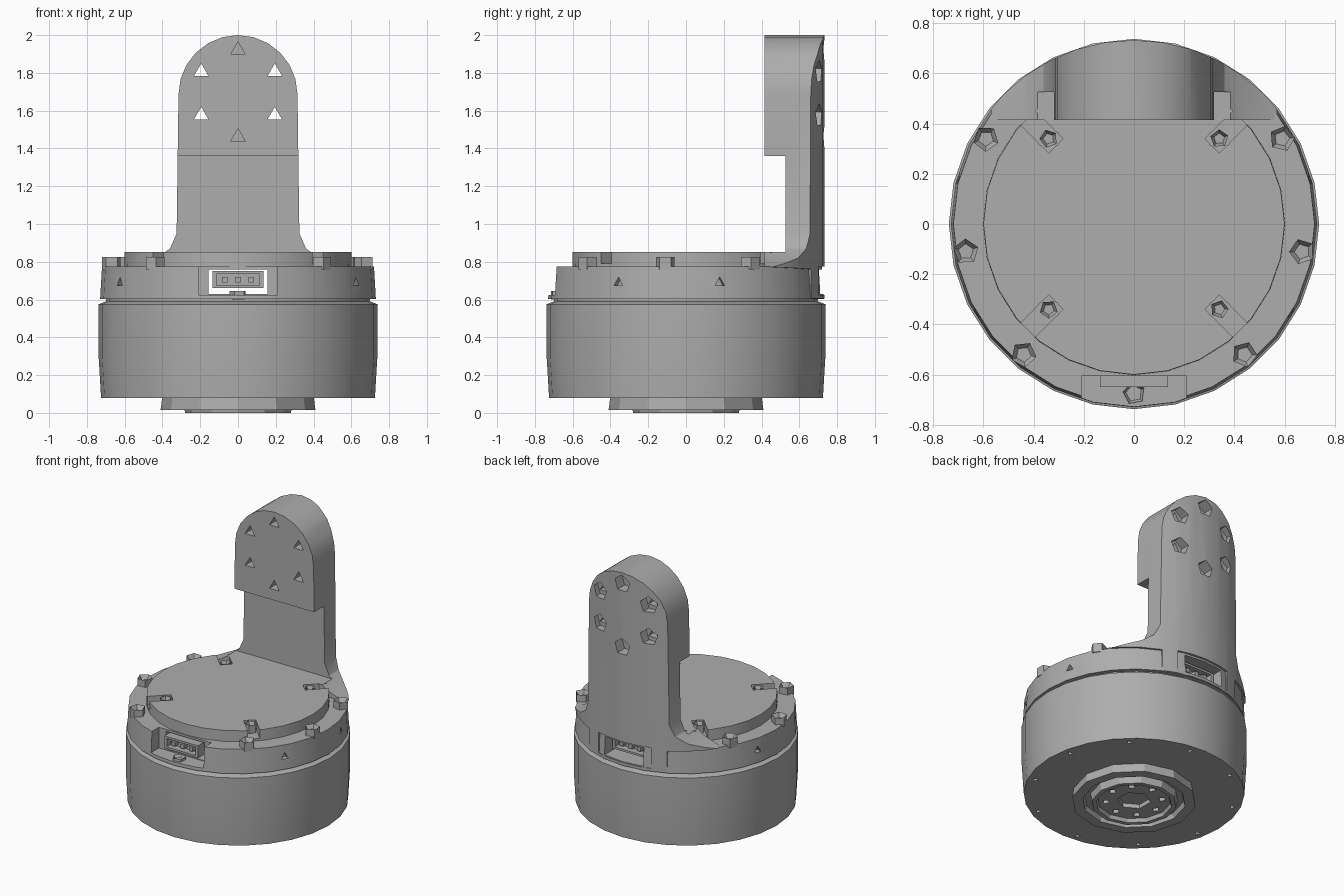
import bpy, bmesh
from math import pi, cos, sin, radians, hypot, atan2
from mathutils import Matrix, Vector

cube = bpy.data.objects.get("Cube")
if cube:
    bpy.data.objects.remove(cube, do_unlink=True)

grey = bpy.data.materials.new("machined grey")
grey.use_nodes = True
grey.diffuse_color = (0.42, 0.42, 0.42, 1)
grey.node_tree.nodes["Principled BSDF"].inputs["Base Color"].default_value = (0.42, 0.42, 0.42, 1)


def finish(bm, name):
    bmesh.ops.recalc_face_normals(bm, faces=bm.faces)
    mesh = bpy.data.meshes.new(name)
    bm.to_mesh(mesh)
    bm.free()
    obj = bpy.data.objects.new(name, mesh)
    bpy.context.collection.objects.link(obj)
    mesh.materials.append(grey)
    return obj


def activate(obj):
    bpy.ops.object.select_all(action="DESELECT")
    obj.select_set(True)
    bpy.context.view_layer.objects.active = obj


def smooth(obj):
    activate(obj)
    bpy.ops.object.shade_smooth_by_angle(angle=radians(28))


def combine(obj, tool, operation="DIFFERENCE"):
    """Apply a boolean, then drop the tool object."""
    mod = obj.modifiers.new("cut", "BOOLEAN")
    mod.operation, mod.object, mod.solver = operation, tool, "EXACT"
    activate(obj)
    bpy.ops.object.modifier_apply(modifier=mod.name)
    bpy.data.objects.remove(tool, do_unlink=True)


def box(name, lo, hi, turn=0):
    """Box between two corners, turned about the z axis."""
    bm = bmesh.new()
    lo, hi = Vector(lo), Vector(hi)
    size = hi - lo
    place = Matrix.Rotation(turn, 4, "Z") @ Matrix.Translation((lo + hi) / 2)
    bmesh.ops.create_cube(bm, size=1, matrix=place @ Matrix.Diagonal((*size, 1)))
    return finish(bm, name)


def pegs(name, places, sides, radius, depth):
    """Several prisms; each place is (position, direction)."""
    bm = bmesh.new()
    for pos, way in places:
        turn = Vector(way).to_track_quat("Z", "Y").to_matrix().to_4x4()
        bmesh.ops.create_cone(bm, cap_ends=True, segments=sides, radius1=radius,
                              radius2=radius, depth=depth,
                              matrix=Matrix.Translation(pos) @ turn)
    return finish(bm, name)


def lathe(name, profile, sides):
    """Turned solid from (radius, height) points."""
    bm = bmesh.new()
    rings = []
    for r, z in profile:
        rings.append([bm.verts.new((r * cos(2 * pi * i / sides), r * sin(2 * pi * i / sides), z))
                      for i in range(sides)])
    for a, b in zip(rings, rings[1:]):
        for i in range(sides):
            j = (i + 1) % sides
            bm.faces.new((a[i], a[j], b[j], b[i]))
    bm.faces.new(rings[0])
    bm.faces.new(rings[-1])
    return finish(bm, name)


def ring_places(count, radius, z, start=0):
    return [((radius * cos(start + 2 * pi * i / count), radius * sin(start + 2 * pi * i / count), z),
             (0, 0, 1)) for i in range(count)]


def bolt(name, x, y, bottom, top, radius):
    """Socket-head bolt with a sunken square recess."""
    bm = bmesh.new()
    turn = Matrix.Rotation(atan2(y, x) + 0.5, 4, "Z")
    bmesh.ops.create_cone(bm, cap_ends=True, segments=5, radius1=radius, radius2=radius,
                          depth=top - bottom,
                          matrix=Matrix.Translation((x, y, (top + bottom) / 2)) @ turn)
    lid = max(bm.faces, key=lambda f: f.calc_center_median().z)
    bmesh.ops.inset_region(bm, faces=[lid], thickness=radius * 0.4)
    bmesh.ops.translate(bm, verts=lid.verts, vec=(0, 0, -0.03))
    return finish(bm, name)


# Main drum with a chamfered rim and small holes underneath
drum = lathe("drum", [(0.725, 0.08), (0.738, 0.3), (0.738, 0.575), (0.70, 0.59)], 28)
combine(drum, pegs("drum_holes", ring_places(10, 0.67, 0.08, 0.2), 3, 0.022, 0.08))
smooth(drum)

# Output flange under the drum
flange = lathe("output_flange", [(0.40, 0.09), (0.41, 0.015), (0.34, 0.015), (0.33, 0.05),
                                 (0.29, 0.05), (0.28, 0), (0.25, 0), (0.24, 0.025),
                                 (0.02, 0.025)], 12)
combine(flange, pegs("flange_holes", ring_places(8, 0.185, 0.025), 4, 0.026, 0.05))
combine(flange, pegs("hub_socket", [((0, 0, 0.025), (0, 0, 1))], 6, 0.11, 0.06))

# Groove between drum and collar
smooth(lathe("groove_neck", [(0.70, 0.57), (0.70, 0.62)], 28))

# Collar with front notch, cable passage and small side holes
collar = lathe("collar", [(0.73, 0.602), (0.72, 0.775)], 28)
combine(collar, box("notch", (-0.21, -0.9, 0.625), (0.21, -0.605, 0.9)))
combine(collar, box("passage", (-0.155, -0.9, 0.63), (0.155, 0.9, 0.76)))
side = [((s * 0.726 * cos(a), 0.726 * sin(a), 0.69), (s * cos(a), sin(a), 0))
        for s in (1, -1) for a in (-0.52, 0.25)]
combine(collar, pegs("side_holes", side, 3, 0.03, 0.08))
smooth(collar)

# Cap disc with four radial bolt slots
cap = lathe("cap", [(0.602, 0.765), (0.60, 0.853)], 28)
for k in range(4):
    combine(cap, box("slot", (0.44, -0.04, 0.79), (0.8, 0.04, 0.9), pi / 4 + k * pi / 2))
smooth(cap)

# Bolts on the cap, on the collar and in the notch
for s in (1, -1):
    for n, (x, y) in enumerate([(0.59, 0.34), (0.67, -0.11), (0.44, -0.52)]):
        bolt("collar_bolt", s * x, y, 0.76, 0.825, 0.052)
    for y in (0.34, -0.34):
        combine(cap, pegs("bolt_seat", [((s * 0.34, y, 0.84), (0, 0, 1))], 6, 0.045, 0.1))
        bolt("cap_bolt", s * 0.34, y, 0.77, 0.85, 0.037)
bolt("notch_bolt", 0, -0.675, 0.60, 0.645, 0.045)

# Upright arm: front outline extruded, then trimmed round by the drum radius
half = [(0.31, 0.605), (0.31, 0.76), (0.57, 0.772), (0.43, 0.82), (0.36, 0.87), (0.325, 0.95)]
half += [(0.315 * cos(a), 1.685 + 0.315 * sin(a)) for a in [i * pi / 12 for i in range(6)]]
outline = half + [(0, 2.0)] + [(-x, z) for x, z in reversed(half)]
bm = bmesh.new()
face = bm.faces.new([bm.verts.new((x, 0.415, z)) for x, z in outline])
moved = bmesh.ops.extrude_face_region(bm, geom=[face])["geom"]
bmesh.ops.translate(bm, vec=(0, 0.5, 0), verts=[v for v in moved if isinstance(v, bmesh.types.BMVert)])
arm = finish(bm, "arm")
combine(arm, lathe("arm_round", [(0.733, 0.3), (0.733, 2.3)], 40), "INTERSECT")
combine(arm, box("stem_relief", (-0.8, 0.2, 0.852), (0.8, 0.527, 1.36)))

# Rear cable opening in the arm base
combine(arm, box("rear_opening", (-0.21, 0.60, 0.625), (0.21, 0.9, 0.775)))
combine(arm, box("rear_passage", (-0.155, 0.3, 0.63), (0.155, 0.9, 0.76)))

# Six mounting holes through the head, counterbored behind
spots = [(0.225 * sin(k * pi / 3), 1.69 + 0.23 * cos(k * pi / 3)) for k in range(6)]
combine(arm, pegs("through_holes", [((x, 0.6, z), (0, 1, 0)) for x, z in spots], 3, 0.045, 0.6))
combine(arm, pegs("counterbores", [((x, 0.75, z), (0, 1, 0)) for x, z in spots], 5, 0.062, 0.2))
smooth(arm)

# Cable connectors: hollow shells with a row of contacts, front and rear
for label, s in (("front", -1), ("rear", 1)):
    ys = sorted((s * 0.55, s * 0.65))
    shell = box(label + "_connector", (-0.135, ys[0], 0.66), (0.135, ys[1], 0.75))
    ys = sorted((s * 0.60, s * 0.80))
    combine(shell, box("mouth", (-0.115, ys[0], 0.675), (0.115, ys[1], 0.735)))
    ys = sorted((s * 0.58, s * 0.64))
    for x in (-0.07, 0, 0.07):
        box(label + "_contact", (x - 0.015, ys[0], 0.69), (x + 0.015, ys[1], 0.72))
